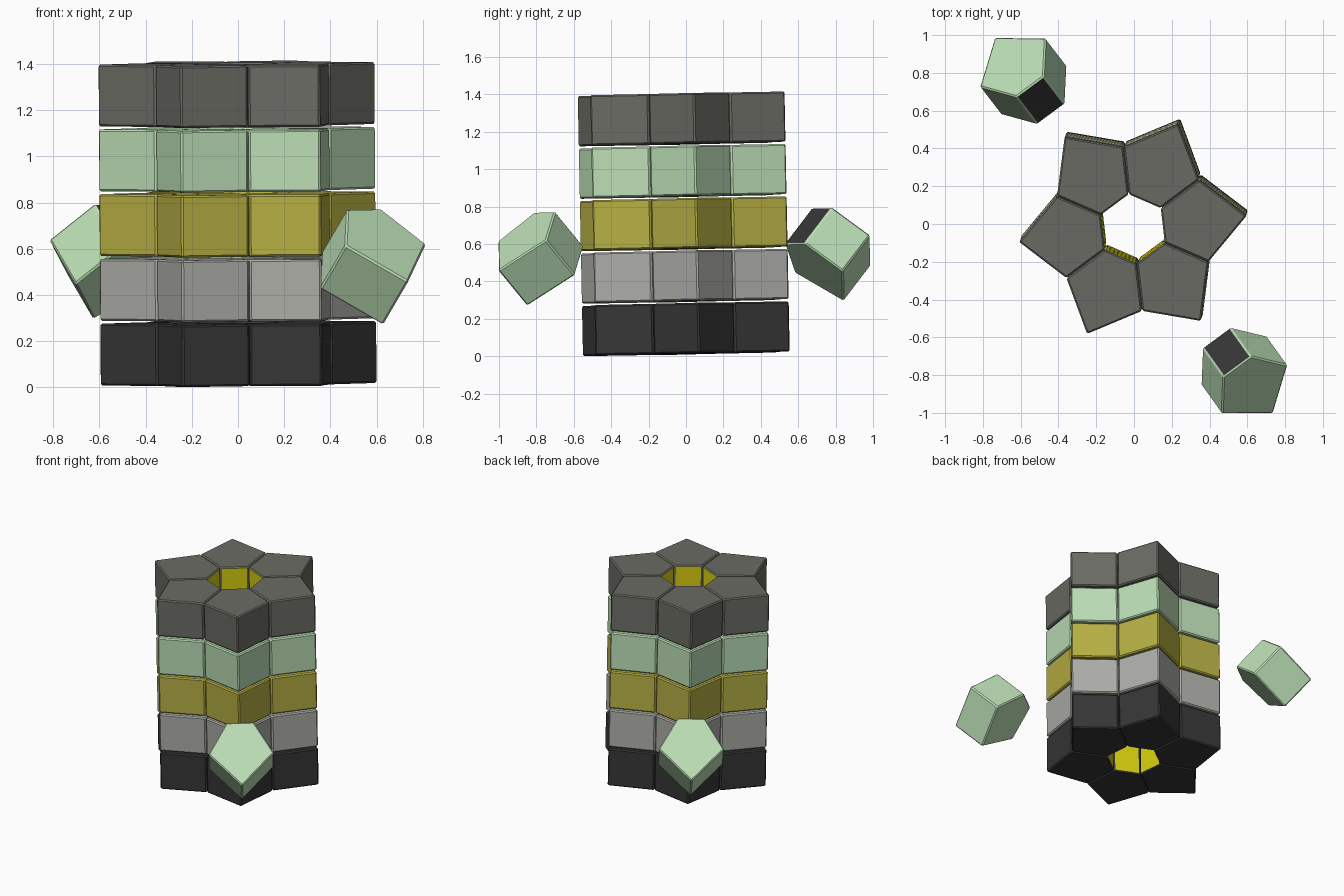
import bpy, bmesh, math
from mathutils import Matrix, Vector

if "Cube" in bpy.data.objects:
    bpy.data.objects.remove(bpy.data.objects["Cube"])


def srgb(r, g, b):
    return tuple((c / 255 / 12.92) if c < 11 else ((c / 255 + 0.055) / 1.055) ** 2.4
                 for c in (r, g, b)) + (1.0,)


def material(name, *rgb):
    m = bpy.data.materials.new(name)
    m.diffuse_color = srgb(*rgb)
    m.use_nodes = True
    m.node_tree.nodes["Principled BSDF"].inputs["Base Color"].default_value = m.diffuse_color
    return m


black = material("black", 54, 54, 54)
light_grey = material("light_grey", 172, 172, 167)
mustard = material("mustard", 182, 175, 68)
mint = material("mint", 187, 221, 181)
dark_grey = material("dark_grey", 107, 107, 100)
yellow = material("bright_yellow", 213, 205, 14)

HEIGHT, PITCH, GAP = 0.268, 0.2805, 0.0015
INNER, VALLEY, TIP = 0.185, 0.438, 0.606
c, s = math.cos(math.pi / 6), math.sin(math.pi / 6)

# Pentagon cell: inner edge faces -x, tip points to +x
PROFILE = [(INNER * c, -INNER * s + GAP), (VALLEY * c, -VALLEY * s + GAP), (TIP, 0),
           (VALLEY * c, VALLEY * s - GAP), (INNER * c, INNER * s - GAP)]

# Slight lean shared by the whole assembly
LEAN = Vector((0, 0, 1)).rotation_difference(Vector((-0.007, -0.02, 1))).to_matrix().to_4x4()
BASE = Matrix.Translation((0.003, 0.002, 0.0))


def cell(name, body, inner, matrix, centre=0.0):
    """Bevelled pentagonal prism with its inner face in a second colour."""
    bm = bmesh.new()
    face = bm.faces.new([bm.verts.new((x - centre, y, -HEIGHT / 2)) for x, y in PROFILE])
    top = bmesh.ops.extrude_face_region(bm, geom=[face])
    bmesh.ops.translate(bm, vec=(0, 0, HEIGHT),
                        verts=[v for v in top["geom"] if isinstance(v, bmesh.types.BMVert)])
    bmesh.ops.recalc_face_normals(bm, faces=bm.faces)
    bmesh.ops.bevel(bm, geom=list(bm.edges), offset=0.008, segments=1,
                    profile=0.5, affect='EDGES')
    bm.normal_update()
    for f in bm.faces:
        f.material_index = 1 if f.normal.x < -0.95 else 0
    me = bpy.data.meshes.new(name)
    bm.to_mesh(me)
    bm.free()
    me.materials.append(body)
    me.materials.append(inner)
    ob = bpy.data.objects.new(name, me)
    ob.matrix_world = BASE @ LEAN @ matrix
    bpy.context.collection.objects.link(ob)
    return ob


# Stacked rings of six cells
for i, colour in enumerate((black, light_grey, mustard, mint, dark_grey)):
    lift = Matrix.Translation((0, 0, 0.147 + PITCH * i))
    for k in range(6):
        turn = Matrix.Rotation(math.radians(6.5 + 60 * k), 4, 'Z')
        cell(f"{colour.name}_ring_cell_{k + 1}", colour, yellow, lift @ turn)

# Two loose cells on opposite sides, tipped outward and down
for name, angle in (("front_loose_cell", -53.5), ("back_loose_cell", 126.5)):
    place = (Matrix.Rotation(math.radians(angle), 4, 'Z')
             @ Matrix.Translation((0.987, 0, 0.533))
             @ Matrix.Rotation(math.radians(44.5), 4, 'Y'))
    cell(name, mint, black, place, centre=(TIP + INNER * c) / 2)
